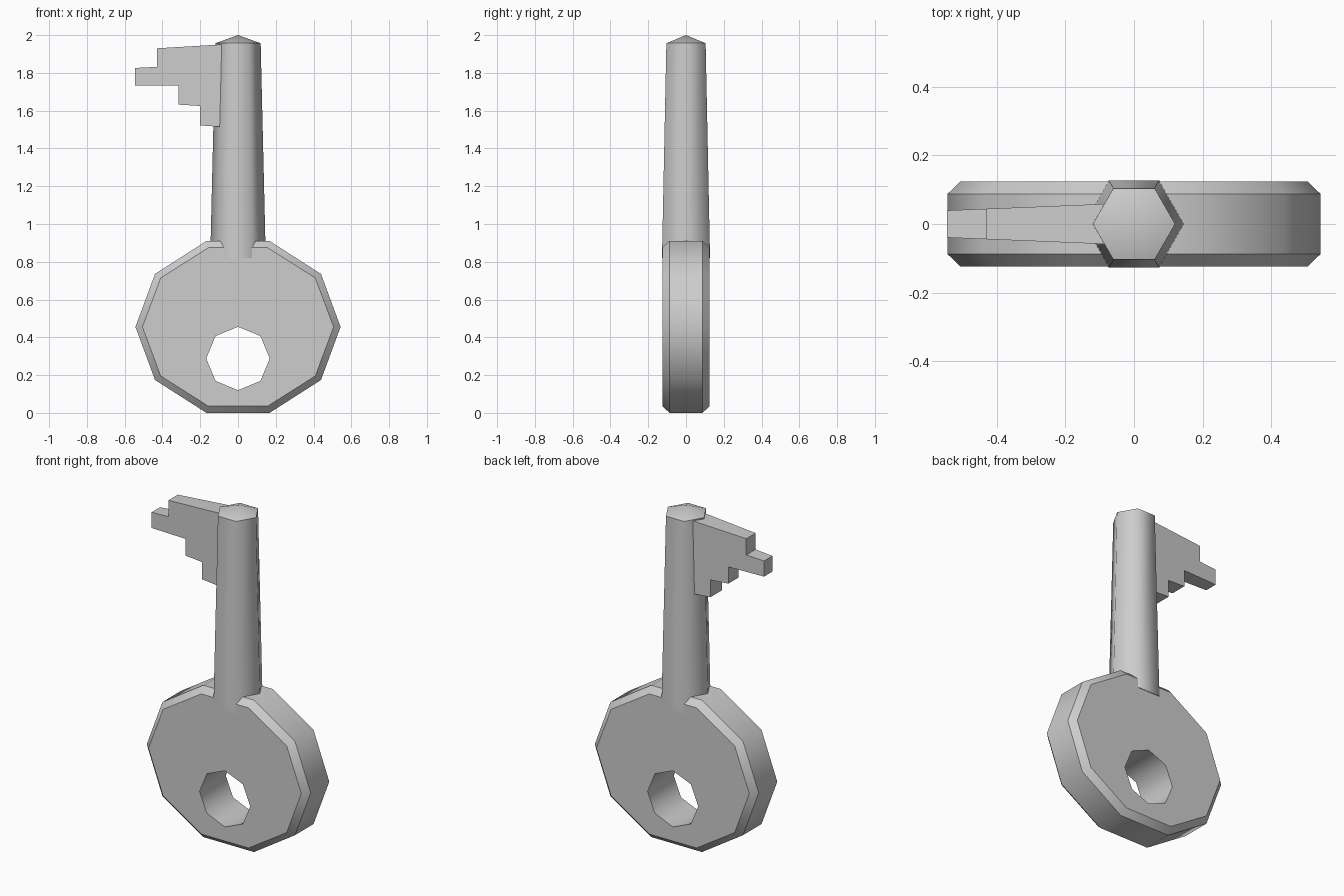
import bpy
import bmesh
from math import sin, cos, pi, radians

if "Cube" in bpy.data.objects:
    bpy.data.objects.remove(bpy.data.objects["Cube"], do_unlink=True)

# Single grey metal
GREY = (0.61, 0.61, 0.61, 1)
metal = bpy.data.materials.new("grey_metal")
metal.use_nodes = True
metal.diffuse_color = GREY
metal.node_tree.nodes["Principled BSDF"].inputs["Base Color"].default_value = GREY


def finish(name, bm):
    bmesh.ops.recalc_face_normals(bm, faces=bm.faces[:])
    mesh = bpy.data.meshes.new(name)
    bm.to_mesh(mesh)
    bm.free()
    mesh.materials.append(metal)
    obj = bpy.data.objects.new(name, mesh)
    bpy.context.collection.objects.link(obj)
    return obj


def smooth(bm, is_sharp):
    """Smooth all faces, keeping edges sharp where the rule says so."""
    bm.normal_update()
    for f in bm.faces:
        f.smooth = True
    for e in bm.edges:
        if len(e.link_faces) == 2:
            e.smooth = not is_sharp(*[f.normal for f in e.link_faces])


def ring(bm, sides, rx, rz, cz, y):
    """Upright polygon ring at depth y."""
    angles = [2 * pi * i / sides for i in range(sides)]
    return [bm.verts.new((rx * cos(a), y, cz + rz * sin(a))) for a in angles]


def skin(bm, a, b):
    n = len(a)
    for i in range(n):
        j = (i + 1) % n
        bm.faces.new((a[i], a[j], b[j], b[i]))


def loop_edges(bm, loop):
    return [bm.edges.get((loop[i - 1], loop[i])) for i in range(len(loop))]


# Bow: bevelled ten-sided disc with an eight-sided hole
bm = bmesh.new()
CZ, RX, RZ = 0.455, 0.543, 0.478
rings = [ring(bm, 10, RX * s, RZ * t, CZ, y) for s, t, y in
         ((0.932, 0.923, -0.124), (1, 1, -0.088), (1, 1, 0.088), (0.932, 0.923, 0.124))]
for a, b in zip(rings, rings[1:]):
    skin(bm, a, b)
holes = [ring(bm, 8, 0.168, 0.168, 0.288, y) for y in (-0.124, 0.124)]
skin(bm, *holes)
for outer, inner in ((rings[0], holes[0]), (rings[-1], holes[1])):
    bmesh.ops.triangle_fill(bm, use_beauty=True,
                            edges=loop_edges(bm, outer) + loop_edges(bm, inner))
bmesh.ops.recalc_face_normals(bm, faces=bm.faces[:])
smooth(bm, lambda p, q: abs(p.y - q.y) > 0.2)
finish("bow", bm)

# Shank: tapered hexagonal rod with a shallow pointed tip
bm = bmesh.new()
hexes = []
for r, z in ((0.147, 0.82), (0.12, 1.957)):
    hexes.append([bm.verts.new((r * cos(i * pi / 3), r * sin(i * pi / 3), z))
                  for i in range(6)])
skin(bm, *hexes)
bm.faces.new(hexes[0][::-1])
tip = bm.verts.new((0, 0, 2))
for i in range(6):
    bm.faces.new((hexes[1][i - 1], hexes[1][i], tip))
bmesh.ops.recalc_face_normals(bm, faces=bm.faces[:])
smooth(bm, lambda p, q: p.angle(q) > radians(65))
finish("shank", bm)

# Bit: stepped plate, thinner toward its outer end
outline = [(-0.06, 1.952), (-0.43, 1.93), (-0.43, 1.832), (-0.545, 1.826),
           (-0.545, 1.732), (-0.315, 1.732), (-0.315, 1.632), (-0.2, 1.625),
           (-0.2, 1.522), (-0.06, 1.512)]
bm = bmesh.new()
sides = [[bm.verts.new((x, s * (0.062 + 0.041 * x), z)) for x, z in outline]
         for s in (-1, 1)]
skin(bm, *sides)
for side in sides:
    bm.faces.new(side)
finish("bit", bm)
